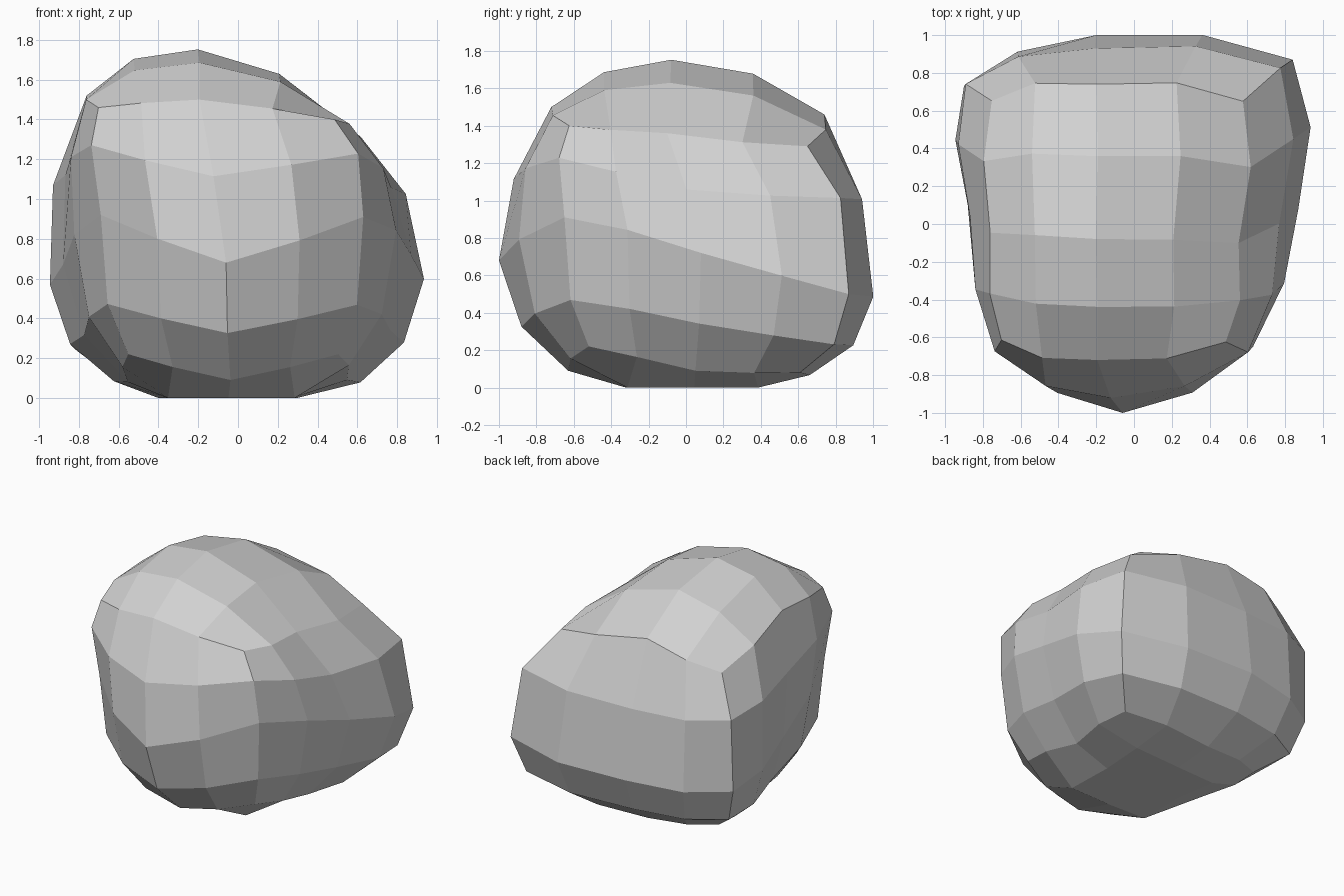
import bpy
import bmesh
from mathutils import Vector

cube = bpy.data.objects.get("Cube")
if cube:
    bpy.data.objects.remove(cube, do_unlink=True)

# Widest outline of the boulder: x, y, then low, middle and high edge heights,
# and how far the top edge leans in x and y
FRONT = (-.06, -1, .09, .68, 1.5, -.15, .02)
FRONT_LEFT = (.63, -.65, .22, .91, 1.4, -.1, -.02)
LEFT = (.87, .08, .09, .72, 1.36, -.09, -.16)
BACK_LEFT = (.84, .87, .08, .5, 1.29, -.07, -.02)
BACK = (-.2, 1, .06, .5, 1.46, -.05, 0)
BACK_RIGHT = (-.9, .73, .1, .5, 1.32, -.06, .09)
RIGHT = (-.88, .1, .08, .67, 1.52, -.11, -.12)
FRONT_RIGHT = (-.69, -.65, .22, .92, 1.46, -.06, -.01)
OUTLINE = [FRONT, FRONT_LEFT, LEFT, BACK_LEFT, BACK, BACK_RIGHT, RIGHT, FRONT_RIGHT]

# How the outline narrows and leans from the lowest to the highest ring
FACE_SCALE = (.63, .88, 1, .93, .74)
FRONT_CORNER_SCALE = (.8, .95, 1, 1.03, .93)
BACK_CORNER_SCALE = (.7, .91, 1, .96, .77)
LEAN = (0, 0, 0, .45, 1)


def ring_point(station, row):
    """Point of one outline station on one ring."""
    x, y, low, middle, high, lean_x, lean_y = OUTLINE[station]
    corner = station % 2 == 1
    if not corner:
        scale = FACE_SCALE[row]
    elif y < 0:
        scale = FRONT_CORNER_SCALE[row]
    else:
        scale = BACK_CORNER_SCALE[row]
    lower = low + (middle - low) * (.36 if corner else .4)
    upper = middle + (high - middle) * (.65 if corner else .53)
    z = (low, lower, middle, upper, high)[row]
    return Vector((x * scale + lean_x * LEAN[row], y * scale + lean_y * LEAN[row], z))


def make_ring(row):
    """Ring with a rounded in-between point after every station."""
    base = [ring_point(s, row) for s in range(len(OUTLINE))]
    count = len(base)
    ring = []
    for s in range(count):
        a, b = base[s], base[(s + 1) % count]
        before, after = base[s - 1], base[(s + 2) % count]
        ring += [a, (9 * (a + b) - before - after) / 16]
    return ring


def cap_point(ring, i, j):
    """Blend the four edges of a ring into a point inside it."""
    u, v = i / 4, j / 4
    front, back = ring[(i - 2) % 16], ring[10 - i]
    left, right = ring[2 + j], ring[14 - j]
    corners = ((1 - v) * ((1 - u) * ring[14] + u * ring[2])
               + v * ((1 - u) * ring[10] + u * ring[6]))
    return (1 - v) * front + v * back + (1 - u) * right + u * left - corners


def dome(z, u, v):
    """Top bulge, a little fuller towards the back."""
    return z + (.17 + .06 * v) * (16 * u * (1 - u) * v * (1 - v)) ** .6


def add_cap(bm, ring, verts, height, flip):
    """Close a ring with a grid of quads; height sets the inner z."""
    grid = {}
    for i in range(5):
        for j in range(5):
            if j == 0:
                grid[i, j] = verts[(i - 2) % 16]
            elif j == 4:
                grid[i, j] = verts[10 - i]
            elif i == 4:
                grid[i, j] = verts[2 + j]
            elif i == 0:
                grid[i, j] = verts[14 - j]
            else:
                point = cap_point(ring, i, j)
                point.z = height(point.z, i / 4, j / 4)
                grid[i, j] = bm.verts.new(point)
    for i in range(4):
        for j in range(4):
            quad = [grid[i, j], grid[i + 1, j], grid[i + 1, j + 1], grid[i, j + 1]]
            bm.faces.new(quad[::-1] if flip else quad)


# Boulder: stacked rings, a domed top and a flat base
bm = bmesh.new()
rings = [make_ring(row) for row in range(5)]
loops = [[bm.verts.new(p) for p in ring] for ring in rings]
for lower, upper in zip(loops, loops[1:]):
    for n in range(16):
        m = (n + 1) % 16
        bm.faces.new((lower[n], lower[m], upper[m], upper[n]))
add_cap(bm, rings[-1], loops[-1], dome, False)
add_cap(bm, rings[0], loops[0], lambda z, u, v: 0, True)
bmesh.ops.recalc_face_normals(bm, faces=bm.faces)

mesh = bpy.data.meshes.new("boulder")
bm.to_mesh(mesh)
bm.free()
boulder = bpy.data.objects.new("boulder", mesh)
bpy.context.collection.objects.link(boulder)

# Plain stone colour, flat faces
stone = bpy.data.materials.new("stone grey")
stone.use_nodes = True
colour = (.64, .64, .64, 1)
stone.diffuse_color = colour
stone.node_tree.nodes["Principled BSDF"].inputs["Base Color"].default_value = colour
mesh.materials.append(stone)
